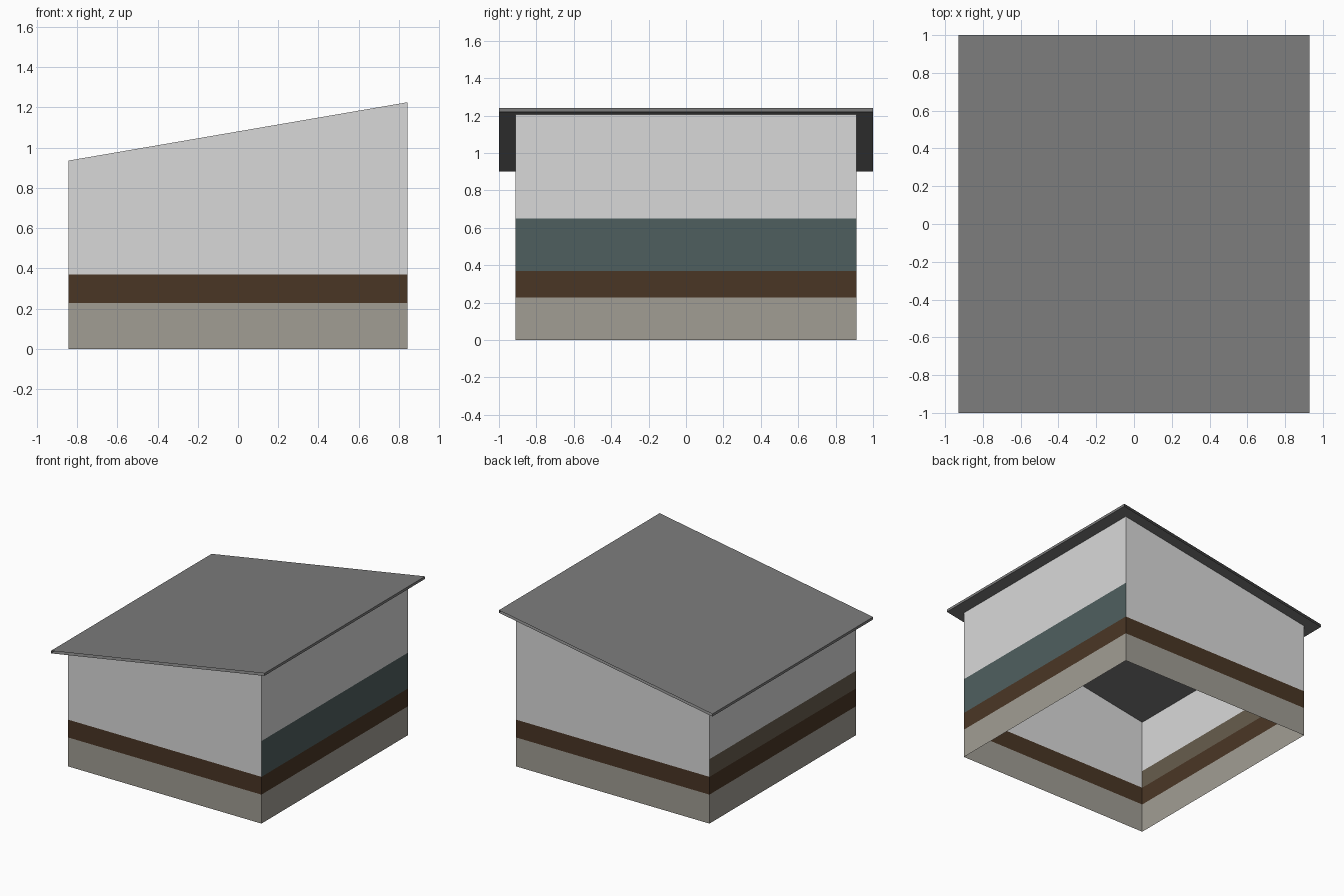
import bpy, bmesh

if "Cube" in bpy.data.objects:
    bpy.data.objects.remove(bpy.data.objects["Cube"])

def srgb(c):
    c /= 255
    return c / 12.92 if c <= 0.04045 else ((c + 0.055) / 1.055) ** 2.4

def material(name, *rgb):
    m = bpy.data.materials.new(name)
    m.diffuse_color = (*[srgb(c) for c in rgb], 1)
    m.use_nodes = True
    m.node_tree.nodes["Principled BSDF"].inputs["Base Color"].default_value = m.diffuse_color
    return m

plaster = material("pale_plaster", 217, 217, 217)
stone = material("stone_grey", 161, 157, 148)
timber = material("dark_timber", 74, 54, 37)
teal = material("teal_panel", 79, 95, 95)
olive = material("olive_panel", 103, 93, 77)
roofing = material("roof_grey", 124, 124, 124)

HX, HY = 0.843, 0.912          # wall half sizes
RX, RY = 0.93, 1.0             # roof half sizes

def roof_z(x):                 # top surface of the sloping roof
    return 1.08 + x * 0.16 / RX

def make(name, faces):
    """faces: list of (corner points, material)"""
    mats = []
    bm = bmesh.new()
    for pts, mat in faces:
        if mat not in mats:
            mats.append(mat)
        f = bm.faces.new([bm.verts.new(p) for p in pts])
        f.material_index = mats.index(mat)
    bmesh.ops.remove_doubles(bm, verts=bm.verts, dist=1e-5)
    me = bpy.data.meshes.new(name)
    bm.to_mesh(me)
    bm.free()
    for m in mats:
        me.materials.append(m)
    bpy.context.collection.objects.link(bpy.data.objects.new(name, me))

def wall(name, a, b, extra=()):
    """Thin wall from a to b (left to right seen from outside), in colour bands"""
    bands = [(0.228, stone), (0.368, timber), *extra, (None, plaster)]
    faces, low = [], 0
    for top, mat in bands:
        za, zb = (roof_z(a[0]), roof_z(b[0])) if top is None else (top, top)
        faces.append(([(*a, low), (*b, low), (*b, zb), (*a, za)], mat))
        low = top
    make(name, faces)

# Four walls, open underneath
wall("front_wall", (-HX, -HY), (HX, -HY))
wall("right_wall", (HX, -HY), (HX, HY), [(0.65, teal)])
wall("back_wall", (HX, HY), (-HX, HY))
wall("left_wall", (-HX, HY), (-HX, -HY), [(0.507, olive)])

# Lean-to roof: thin sheet folded round the two eaves, open at the gable sides
T = 0.02
loop = [(-RX, roof_z(-RX)), (-RX, roof_z(-RX) - T),
        (RX, roof_z(RX) - T), (RX, roof_z(RX))]
roof = []
for i, (x0, z0) in enumerate(loop):
    x1, z1 = loop[(i + 1) % 4]
    roof.append(([(x0, -RY, z0), (x0, RY, z0), (x1, RY, z1), (x1, -RY, z1)], roofing))
make("roof", roof)
